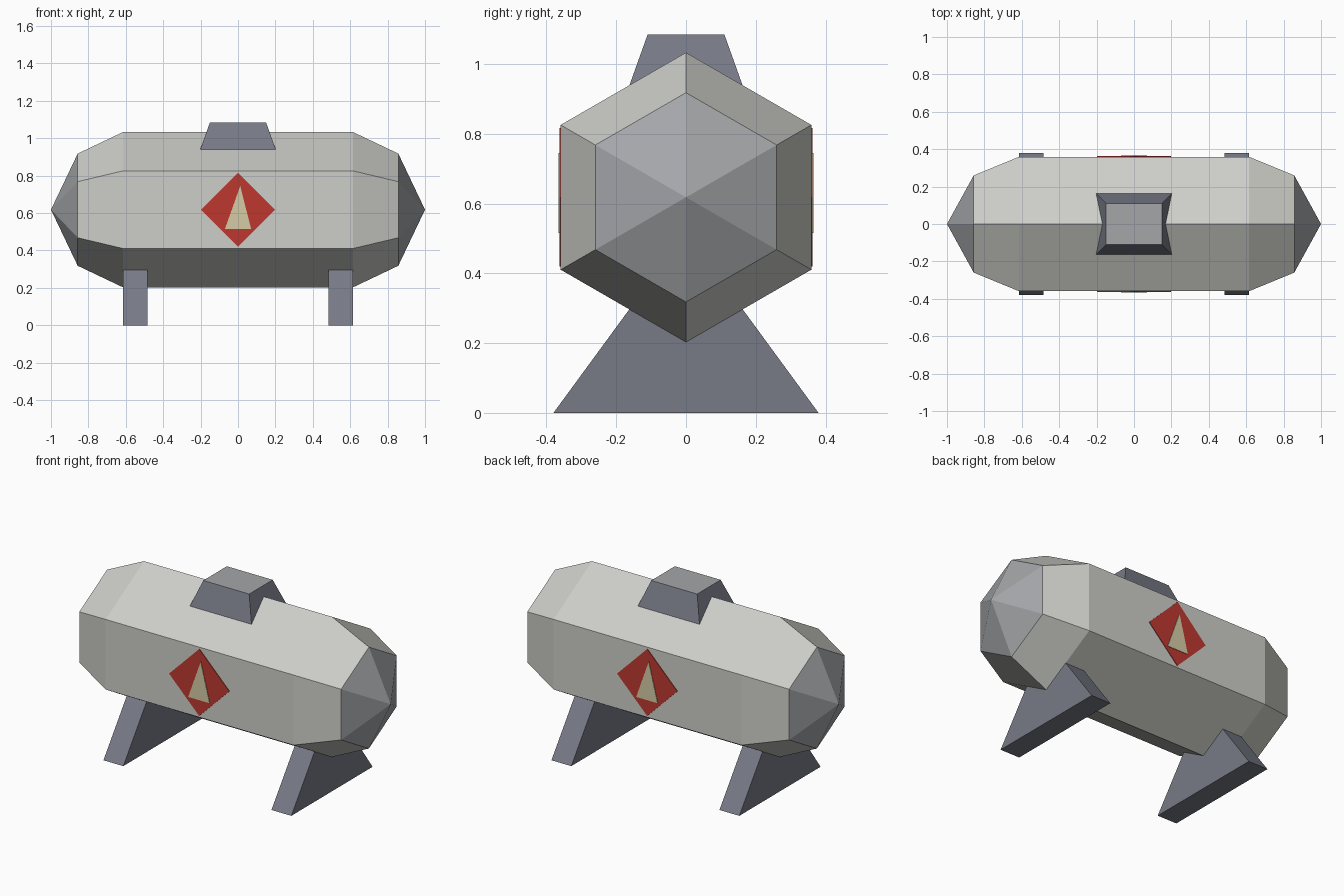
import bpy
import bmesh
import math

if "Cube" in bpy.data.objects:
    bpy.data.objects.remove(bpy.data.objects["Cube"])


def material(name, r, g, b):
    """Flat colour given as display values, stored as linear."""
    lin = [((c / 255 + 0.055) / 1.055) ** 2.4 for c in (r, g, b)]
    m = bpy.data.materials.new(name)
    m.diffuse_color = (*lin, 1)
    m.use_nodes = True
    m.node_tree.nodes["Principled BSDF"].inputs["Base Color"].default_value = m.diffuse_color
    return m


SHELL = material("pale_shell", 206, 206, 201)
CAP = material("mid_grey", 164, 166, 169)
STEEL = material("blue_grey_steel", 119, 122, 134)
RED = material("sign_red", 189, 56, 48)
CREAM = material("sign_cream", 214, 203, 166)


def new_object(name, bm, *mats):
    bmesh.ops.recalc_face_normals(bm, faces=bm.faces)
    me = bpy.data.meshes.new(name)
    bm.to_mesh(me)
    bm.free()
    for m in mats:
        me.materials.append(m)
    ob = bpy.data.objects.new(name, me)
    bpy.context.collection.objects.link(ob)
    return ob


def loft(bm, loops):
    """Join equal-length point loops and close both ends."""
    rings = [[bm.verts.new(p) for p in loop] for loop in loops]
    n = len(rings[0])
    for a, b in zip(rings, rings[1:]):
        for i in range(n):
            bm.faces.new((a[i], a[(i + 1) % n], b[(i + 1) % n], b[i]))
    bm.faces.new(rings[0])
    bm.faces.new(rings[-1])
    return rings


# Tank: hexagonal drum with tapered shoulders and pointed ends
CZ = 0.618


def hexagon(x, r):
    return [(x, r * math.sin(k * math.pi / 3), CZ + r * math.cos(k * math.pi / 3))
            for k in range(6)]


bm = bmesh.new()
rings = loft(bm, [hexagon(x, r) for x, r in
                  ((-0.857, 0.30), (-0.615, 0.415), (0.615, 0.415), (0.857, 0.30))])
ends = [f for f in bm.faces if all(abs(v.co.x) > 0.8 for v in f.verts)]
for f in ends:
    side = math.copysign(1, f.verts[0].co.x)
    poked = bmesh.ops.poke(bm, faces=[f])
    poked["verts"][0].co = (side, 0, CZ)
    for t in poked["faces"]:
        t.material_index = 1
new_object("tank", bm, SHELL, CAP)

# Hatch: tapered block on the ridge, with a lighter lid
bm = bmesh.new()
loft(bm, [[(sx * hx, sy * hy, z) for sx, sy in ((-1, -1), (1, -1), (1, 1), (-1, 1))]
          for hx, hy, z in ((0.209, 0.169, 0.92), (0.15, 0.11, 1.085))])
for f in bm.faces:
    if f.calc_center_median().z > 1.08:
        f.material_index = 1
new_object("hatch", bm, STEEL, CAP)

# Legs: trapezoid saddles running up into the tank
for name, x in (("left_leg", -0.55), ("right_leg", 0.55)):
    bm = bmesh.new()
    loft(bm, [[(x + d, y, z) for y, z in
               ((-0.38, 0), (0.38, 0), (0.087, 0.4), (-0.087, 0.4))]
              for d in (-0.065, 0.065)])
    new_object(name, bm, STEEL)

# Warning signs: red diamond with a cream triangle, front and back
DIAMOND = ((0, 0.42), (0.197, CZ), (0, 0.816), (-0.197, CZ))
TRIANGLE = ((-0.07, 0.515), (0.07, 0.515), (0.012, 0.745))
for where, s in (("front", 1), ("back", -1)):
    for part, pts, depth, mat in (("diamond", DIAMOND, 0.363, RED),
                                  ("triangle", TRIANGLE, 0.366, CREAM)):
        bm = bmesh.new()
        loft(bm, [[(s * x, -s * y, z) for x, z in pts] for y in (0.3585, depth)])
        new_object(f"{where}_sign_{part}", bm, mat)
